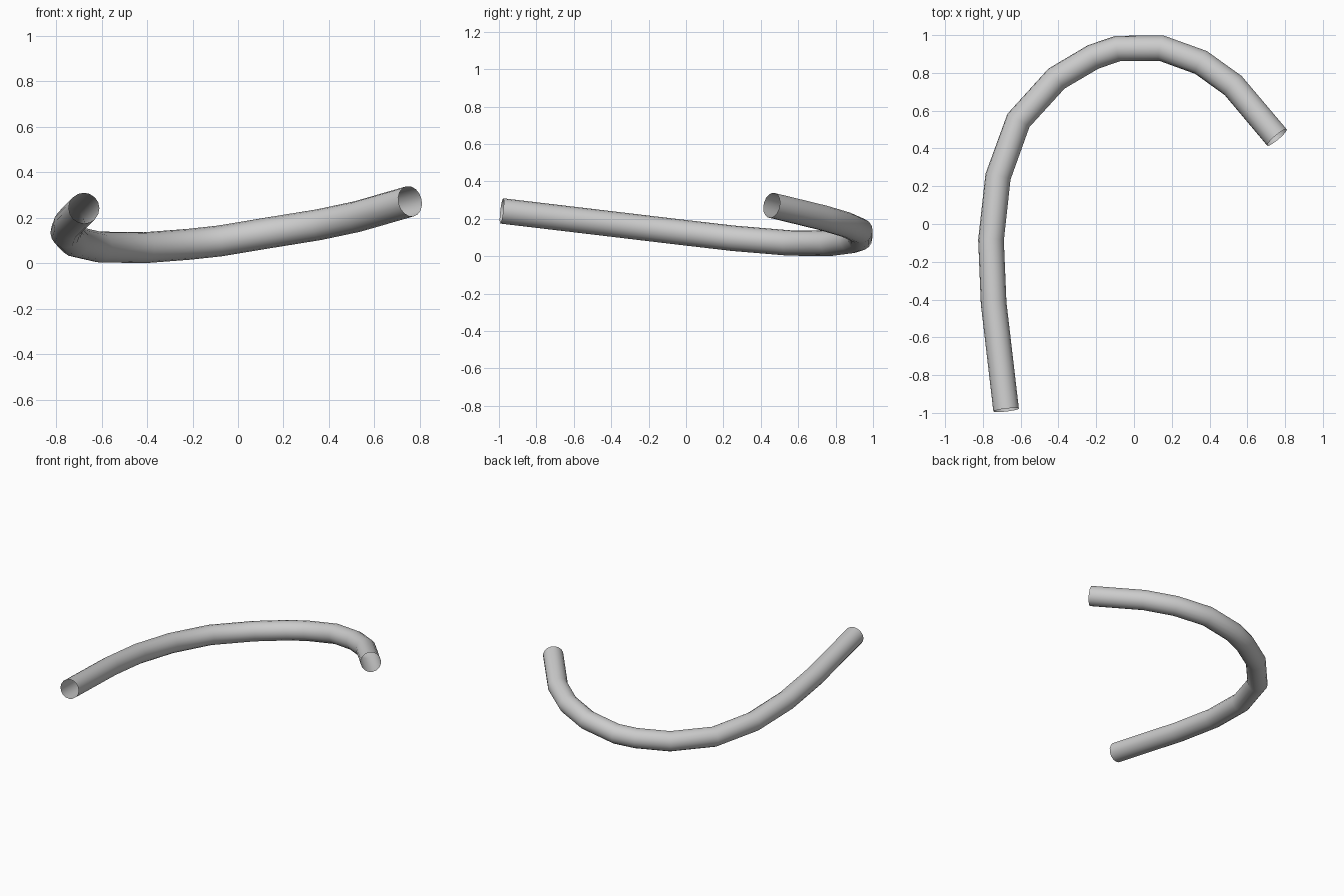
import bpy
import math

if "Cube" in bpy.data.objects:
    bpy.data.objects.remove(bpy.data.objects["Cube"])

# Centre line of the bent tube
PATH = [
    (-0.677, -0.985, 0.244), (-0.743, -0.42, 0.177), (-0.757, -0.085, 0.137),
    (-0.720, 0.25, 0.098), (-0.612, 0.548, 0.073), (-0.410, 0.770, 0.070),
    (-0.215, 0.885, 0.085), (-0.085, 0.929, 0.099), (0.145, 0.931, 0.137),
    (0.355, 0.855, 0.171), (0.525, 0.733, 0.207), (0.757, 0.458, 0.274),
]
RADIUS = 0.068

# Open-ended round tube swept along the path
curve = bpy.data.curves.new("bent_tube", 'CURVE')
curve.dimensions = '3D'
curve.bevel_depth = RADIUS
curve.bevel_resolution = 6
curve.use_fill_caps = False
spline = curve.splines.new('POLY')
spline.points.add(len(PATH) - 1)
for point, co in zip(spline.points, PATH):
    point.co = (*co, 1.0)

tube = bpy.data.objects.new("bent_tube", curve)
bpy.context.collection.objects.link(tube)
bpy.context.view_layer.objects.active = tube
tube.select_set(True)
bpy.ops.object.convert(target='MESH')
tube = bpy.context.object
tube.name = "bent_tube"

# Rest the tube on the ground and smooth its sides
low = min(v.co.z for v in tube.data.vertices)
for v in tube.data.vertices:
    v.co.z -= low
bpy.ops.object.shade_smooth_by_angle(angle=math.radians(40))
